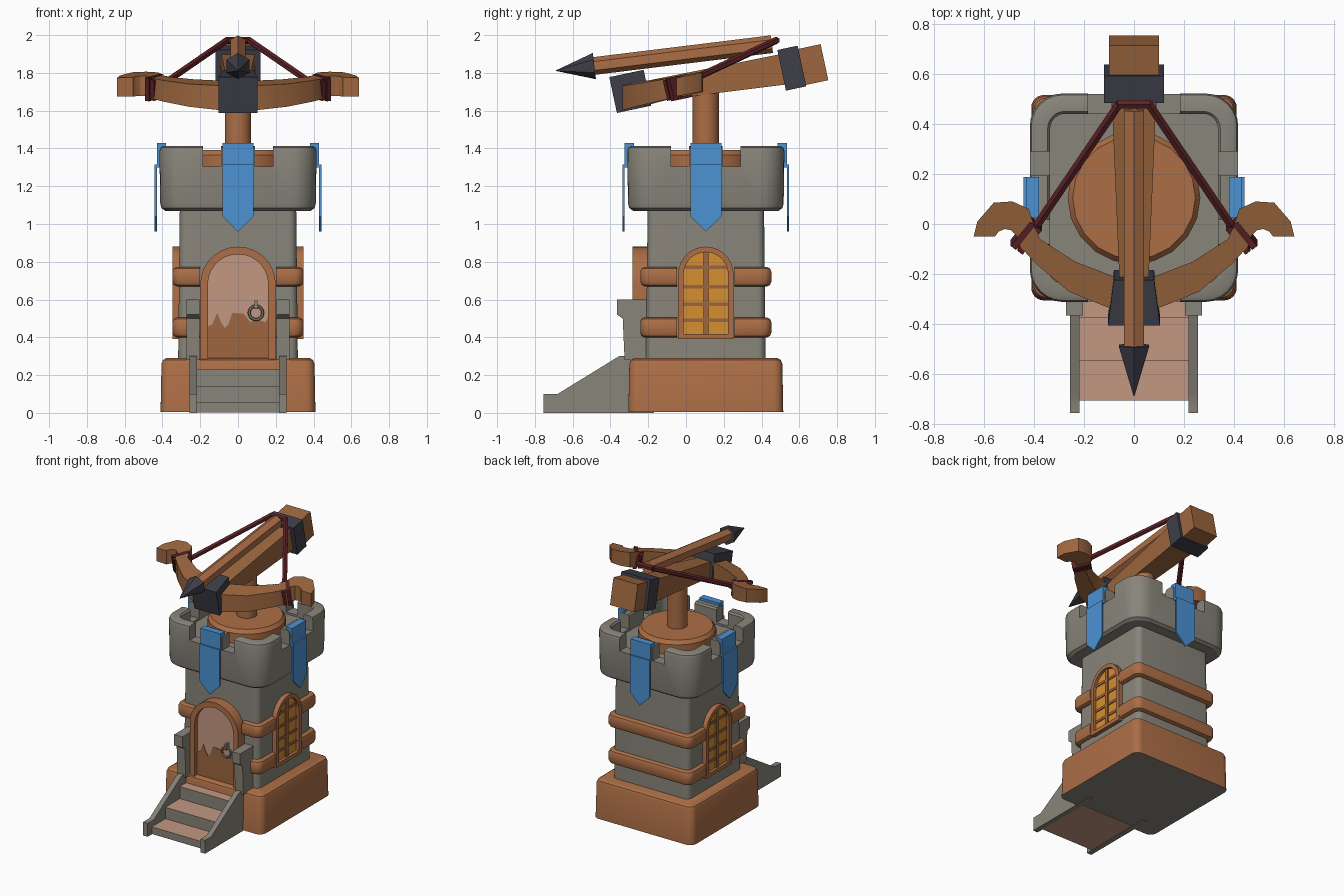
import bpy, bmesh, math
from mathutils import Vector, Matrix

if "Cube" in bpy.data.objects:
    bpy.data.objects.remove(bpy.data.objects["Cube"])

CY = 0.105  # tower centre in y


def material(name, r, g, b):
    m = bpy.data.materials.new(name)
    lin = [((c / 255 + 0.055) / 1.055) ** 2.4 for c in (r, g, b)]
    m.diffuse_color = (*lin, 1)
    m.use_nodes = True
    m.node_tree.nodes["Principled BSDF"].inputs["Base Color"].default_value = m.diffuse_color
    return m


WOOD = material("warm wood", 172, 110, 70)
OAK = material("dark wood", 156, 102, 62)
STONE = material("grey stone", 137, 133, 123)
PLANK = material("pale plank", 196, 152, 130)
IRON = material("dark iron", 62, 62, 73)
CORD = material("red cord", 92, 34, 38)
CLOTH = material("blue cloth", 76, 146, 212)
GLASS = material("amber glass", 214, 142, 48)


def loft(name, sections, mats, wrap=False, rule=None):
    """Skin closed sections; cap the ends unless the path wraps round."""
    bm = bmesh.new()
    rings = [[bm.verts.new(p) for p in s] for s in sections]
    n = len(rings[0])
    pairs = list(zip(rings, rings[1:])) + ([(rings[-1], rings[0])] if wrap else [])
    for a, b in pairs:
        for i in range(n):
            j = (i + 1) % n
            bm.faces.new((a[i], a[j], b[j], b[i]))
    if not wrap:
        bm.faces.new(rings[0])
        bm.faces.new(rings[-1])
    bmesh.ops.recalc_face_normals(bm, faces=bm.faces)
    bm.normal_update()
    if rule:
        for f in bm.faces:
            f.material_index = rule(f.normal)
    me = bpy.data.meshes.new(name)
    bm.to_mesh(me)
    bm.free()
    for m in mats if isinstance(mats, list) else [mats]:
        me.materials.append(m)
    ob = bpy.data.objects.new(name, me)
    bpy.context.collection.objects.link(ob)
    return ob


def box(name, c, size, mat, rot=None):
    x, y, z = (s / 2 for s in size)
    rot = rot or Matrix.Identity(3)
    return loft(name, [[Vector(c) + rot @ Vector((a * x, b * y, k * z))
                        for a, b in ((-1, -1), (1, -1), (1, 1), (-1, 1))] for k in (-1, 1)], mat)


def tube(name, p, q, r1, r2, n, mat):
    p, q = Vector(p), Vector(q)
    d = (q - p).normalized()
    s = d.cross(Vector((0, 0, 1))) if abs(d.z) < 0.99 else Vector((1, 0, 0))
    s.normalize()
    u = s.cross(d)
    ring = [2 * math.pi * i / n + math.pi / 6 for i in range(n)]
    return loft(name, [[c + r * (s * math.cos(t) + u * math.sin(t)) for t in ring]
                       for c, r in ((p, r1), (q, r2))], mat)


def stack(name, levels, mat, rule=None, seg=6):
    """Rounded-square levels (z, half width, corner radius)."""
    secs = []
    for z, h, r in levels:
        s = []
        for k in range(4):
            cx, cy = ((1, 1), (-1, 1), (-1, -1), (1, -1))[k]
            for i in range(seg + 1):
                t = math.pi / 2 * (k + i / seg)
                s.append((cx * (h - r) + r * math.cos(t), CY + cy * (h - r) + r * math.sin(t), z))
        secs.append(s)
    return loft(name, secs, mat, rule=rule)


def cut(ob, cutters):
    for c in cutters:
        c.hide_render = True
        m = ob.modifiers.new("cut", 'BOOLEAN')
        m.operation, m.solver, m.object = 'DIFFERENCE', 'EXACT', c
    dg = bpy.context.evaluated_depsgraph_get()
    me = bpy.data.meshes.new_from_object(ob.evaluated_get(dg))
    ob.modifiers.clear()
    ob.data = me
    for c in cutters:
        bpy.data.objects.remove(c)


def arch(r, z0, spring, n=14):
    return [(-r, z0)] + [(-r * math.cos(math.pi * i / n), spring + r * math.sin(math.pi * i / n))
                         for i in range(n + 1)] + [(r, z0)]


def plate(name, pts, d0, d1, place, mat):
    return loft(name, [[place(a, d, z) for a, z in pts] for d in (d0, d1)], mat)


def arch_frame(name, outer, inner, d0, d1, place, mat, wrap):
    return loft(name, [[place(*o[:1], d0, o[1]), place(o[0], d1, o[1]), place(i[0], d1, i[1]),
                        place(i[0], d0, i[1])] for o, i in zip(outer, inner)], mat, wrap)


def rect(a0, a1, z0, z1):
    return [(a0, z0), (a1, z0), (a1, z1), (a0, z1)]


# placement on each tower face: a along the wall, d outwards from the centre
FACES = {"front": lambda a, d, z: (a, CY - d, z), "back": lambda a, d, z: (-a, CY + d, z),
         "right": lambda a, d, z: (d, CY + a, z), "left": lambda a, d, z: (-d, CY - a, z)}

# tower base and body
stack("base", [(0.004, 0.41, 0.05), (0.26, 0.405, 0.05), (0.28, 0.397, 0.045), (0.29, 0.38, 0.04)],
      [WOOD, STONE], rule=lambda n: 1 if n.z < -0.9 else 0)
stack("tower_body", [(0.27, 0.317, 0.04), (1.1, 0.308, 0.04)], STONE)

# battlements with two notches per side
crown = stack("battlements", [(1.07, 0.385, 0.11), (1.085, 0.406, 0.125), (1.11, 0.412, 0.13),
                              (1.385, 0.416, 0.13), (1.405, 0.41, 0.125), (1.412, 0.395, 0.115),
                              (1.412, 0.345, 0.07), (1.40, 0.335, 0.06), (1.29, 0.335, 0.06)], STONE)
cut(crown, [box("notch", (s * 0.137, CY, 1.405), (0.095, 2, 0.2), STONE) for s in (-1, 1)]
    + [box("notch", (0, CY + s * 0.137, 1.405), (2, 0.095, 0.2), STONE) for s in (-1, 1)])

# wooden bands, broken at the windows and door
for z0, z1, tag in ((0.4, 0.505, "lower"), (0.67, 0.772, "upper")):
    band = stack(tag + "_band", [(z0, 0.325, 0.04), (z0 + 0.008, 0.34, 0.05), (z0 + 0.025, 0.347, 0.05),
                                 (z1 - 0.025, 0.347, 0.05), (z1 - 0.008, 0.34, 0.05), (z1, 0.325, 0.04)], WOOD)
    cut(band, [box("gap", (0, CY, 0.6), (2, 0.305, 1), WOOD), box("gap", (0, -0.3, 0.6), (0.4, 0.7, 1), WOOD)])

# windows on both sides
for side in ("left", "right"):
    P = FACES[side]
    arch_frame(side + "_window_frame", arch(0.147, 0.39, 0.733), arch(0.118, 0.418, 0.733),
               0.29, 0.346, P, WOOD, True)
    plate(side + "_window_glass", arch(0.122, 0.41, 0.733), 0.30, 0.324, P, GLASS)
    plate(side + "_window_mullion", rect(-0.013, 0.013, 0.41, 0.86), 0.30, 0.333, P, OAK)
    for z in (0.49, 0.575, 0.668, 0.77):
        w = 0.119 if z < 0.74 else 0.112
        plate(side + "_window_bar", rect(-w, w, z - 0.009, z + 0.009), 0.30, 0.330, P, OAK)

# door with a ragged painted edge and ring handle
F = FACES["front"]
arch_frame("door_frame", arch(0.2, 0.28, 0.68), arch(0.16, 0.28, 0.68), 0.29, 0.388, F, WOOD, False)
plate("door_panel", arch(0.163, 0.28, 0.68), 0.29, 0.356, F, PLANK)
plate("door_lower_paint", [(-0.162, 0.28), (0.162, 0.28), (0.162, 0.51), (0.145, 0.48), (0.10, 0.495), (0.065, 0.48),
                           (0.03, 0.525), (-0.03, 0.53), (-0.05, 0.47), (-0.07, 0.45), (-0.09, 0.48),
                           (-0.11, 0.53), (-0.135, 0.47), (-0.162, 0.455)], 0.35, 0.360, F, OAK)
rings = []
for i in range(16):
    t = 2 * math.pi * i / 16
    rings.append([F(0.095 + (0.036 + 0.008 * math.cos(k)) * math.cos(t), 0.378 + 0.008 * math.sin(k),
                    0.53 + (0.036 + 0.008 * math.cos(k)) * math.sin(t))
                  for k in [math.pi / 3 * j for j in range(6)]])
loft("door_ring", rings, STONE, wrap=True)
plate("door_ring_mount", rect(0.088, 0.102, 0.55, 0.595), 0.35, 0.39, F, STONE)

# hanging banners on all four sides
for side, P in FACES.items():
    w = 0.082
    plate(side + "_banner_fold", rect(-w, w, 1.405, 1.43), 0.38, 0.43, P, CLOTH)
    plate(side + "_banner_top", rect(-w, w, 1.3, 1.425), 0.405, 0.43, P, CLOTH)
    plate(side + "_banner_tail", [(-w, 1.315), (-w, 1.04), (0, 0.96), (w, 1.04), (w, 1.315)],
          0.43, 0.441, P, CLOTH)

# stairs, stringers and posts
steps = [(-0.28, 0.002), (-0.705, 0.002), (-0.705, 0.055), (-0.545, 0.055), (-0.545, 0.14),
         (-0.375, 0.14), (-0.375, 0.23), (-0.28, 0.23)]
loft("steps", [[(x, y, z) for y, z in steps] for x in (-0.222, 0.222)], [PLANK, STONE],
     rule=lambda n: 1 if n.y < -0.5 else 0)
rail = [(-0.17, 0), (-0.755, 0), (-0.755, 0.1), (-0.68, 0.1), (-0.355, 0.3), (-0.17, 0.3)]
post = [(-0.19, 0.28), (-0.325, 0.28), (-0.335, 0.5), (-0.365, 0.52), (-0.365, 0.6), (-0.19, 0.6)]
for s, side in ((-1, "left"), (1, "right")):
    loft(side + "_stair_rail", [[(s * x, y, z) for y, z in rail] for x in (0.218, 0.256)], STONE)
    loft(side + "_stair_post", [[(s * x, y, z) for y, z in post] for x in (0.204, 0.272)], STONE)

# turntable and column
loft("turntable", [[(r * math.cos(math.pi * i / 10), CY + r * math.sin(math.pi * i / 10), z)
                    for i in range(20)] for z, r in ((1.28, 0.265), (1.365, 0.265), (1.392, 0.245))], WOOD)
tube("column", (0, CY, 1.38), (0, CY, 1.75), 0.07, 0.07, 20, WOOD)

# crossbow stock, widening to the rear, with iron fittings
loft("stock", [[(-w, y, lo), (w, y, lo), (w, y, hi), (-w, y, hi)]
               for y, lo, hi, w in ((-0.3, 1.635, 1.74, 0.055), (0.58, 1.745, 1.915, 0.092))], OAK)
TILT = Matrix.Rotation(math.radians(12), 3, 'X')
box("stock_butt", (0, 0.645, 1.838), (0.2, 0.18, 0.195), OAK, TILT)
box("rear_iron_band", (0, 0.56, 1.825), (0.24, 0.11, 0.22), IRON, TILT)
loft("front_iron_block", [[Vector((0, -0.295, 1.702)) + TILT @ Vector((a * w, u, b * 0.097))
                           for a, b in ((-1, -1), (1, -1), (1, 1), (-1, 1))]
                          for u, w in ((-0.093, 0.104), (0.093, 0.08))], IRON)

# bow with hooked tips
half = [(0, -0.36), (0.1, -0.335), (0.26, -0.27), (0.39, -0.16), (0.455, -0.09), (0.465, -0.05),
        (0.49, -0.025), (0.515, -0.02), (0.54, -0.03), (0.555, -0.05), (0.64, -0.05), (0.625, 0.01),
        (0.56, 0.085), (0.485, 0.09), (0.42, 0.06), (0.395, -0.02), (0.375, -0.06), (0.235, -0.15),
        (0.08, -0.21), (0, -0.22)]
bow = half + [(-x, y) for x, y in reversed(half) if x > 0]
loft("bow", [[(x, y, 1.735 + 0.2 * y + k * (0.068 - 0.03 * abs(x))) for x, y in bow] for k in (-1, 1)], OAK)

# cord and bindings
for s, side in ((-1, "left"), (1, "right")):
    turn = Matrix.Rotation(math.radians(12), 3, 'X') @ Matrix.Rotation(s * math.radians(-52), 3, 'Z')
    for k in (-0.017, 0.017):
        off = turn @ Vector((0, k, 0))
        box(side + "_binding", Vector((s * 0.43, -0.045, 1.72)) + turn @ Vector((0, k, 0)),
            (0.125, 0.026, 0.118 + k * 0.4), CORD, turn)
    tube(side + "_cord", (s * 0.405, -0.03, 1.735), (s * 0.06, 0.478, 1.972), 0.019, 0.019, 6, CORD)
tube("cord_middle", (-0.065, 0.478, 1.972), (0.065, 0.478, 1.972), 0.019, 0.019, 6, CORD)

# bolt
tube("bolt_shaft", (0, -0.5, 1.835), (0, 0.455, 1.952), 0.047, 0.047, 6, WOOD)
tube("bolt_head", (0, -0.485, 1.836), (0, -0.687, 1.812), 0.07, 0.002, 6, IRON)

for ob in bpy.context.collection.objects:
    ob.select_set(True)
    bpy.context.view_layer.objects.active = ob
bpy.ops.object.shade_smooth_by_angle(angle=math.radians(32))
